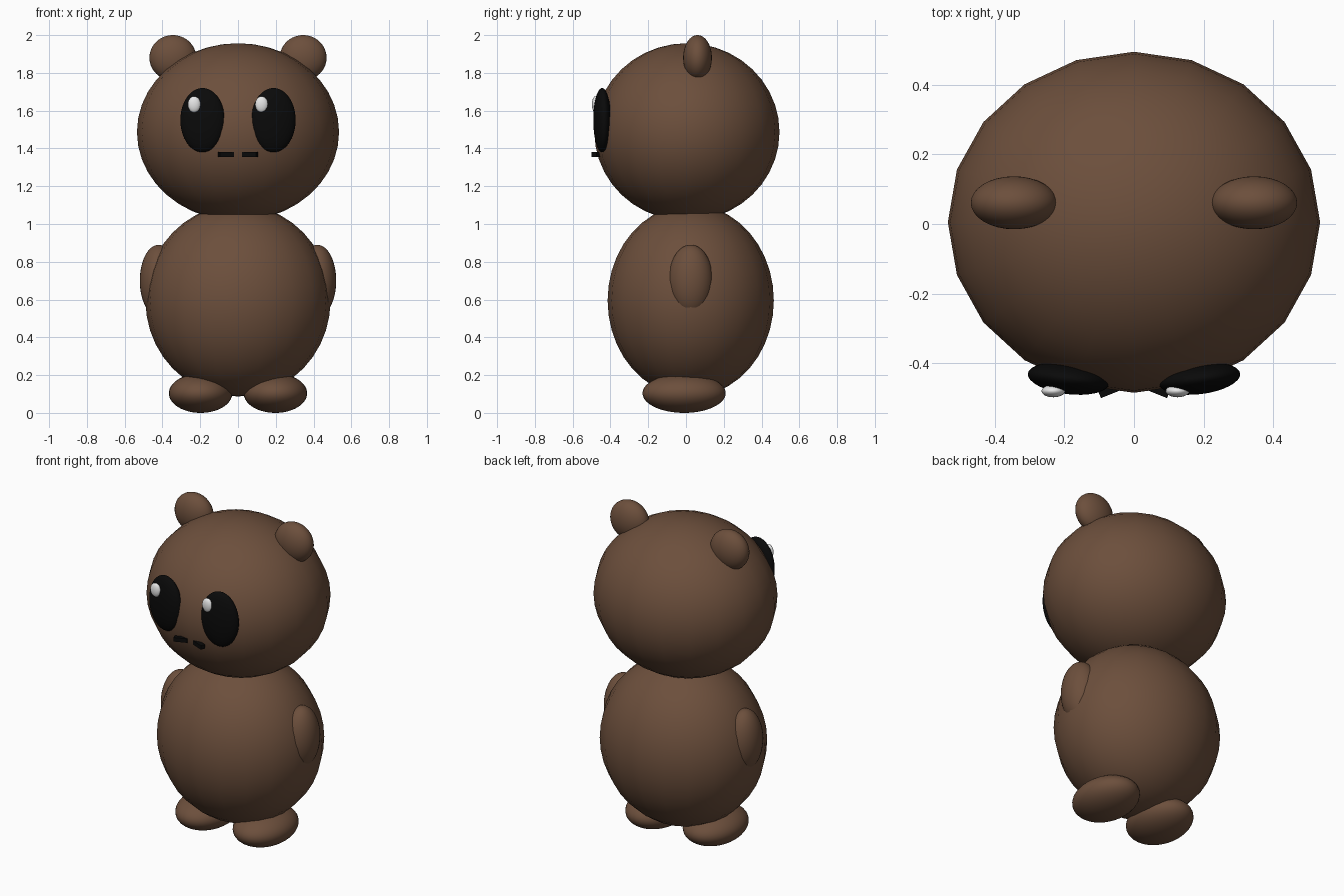
import bpy
import math

cube = bpy.data.objects.get("Cube")
if cube:
    bpy.data.objects.remove(cube, do_unlink=True)


def make_material(name, rgb, roughness=0.7):
    mat = bpy.data.materials.new(name)
    mat.use_nodes = True
    mat.diffuse_color = (*rgb, 1)
    shader = mat.node_tree.nodes["Principled BSDF"]
    shader.inputs["Base Color"].default_value = (*rgb, 1)
    shader.inputs["Roughness"].default_value = roughness
    return mat


BROWN = make_material("brown fur", (0.15, 0.078, 0.045))
BLACK = make_material("black", (0.003, 0.003, 0.003))
WHITE = make_material("white", (0.8, 0.8, 0.8))


def finish(name, mat):
    obj = bpy.context.object
    obj.name = obj.data.name = name
    obj.data.materials.append(mat)
    return obj


def ellipsoid(name, center, radii, mat, yaw=0, segments=20):
    """Smooth stretched sphere."""
    bpy.ops.mesh.primitive_uv_sphere_add(
        segments=segments, ring_count=segments, location=center,
        rotation=(0, 0, math.radians(yaw)))
    obj = finish(name, mat)
    obj.scale = radii
    bpy.ops.object.transform_apply(location=False, rotation=False, scale=True)
    bpy.ops.object.shade_smooth()
    return obj


# Head and body
ellipsoid("head", (0, 0.005, 1.487), (0.535, 0.49, 0.47), BROWN)
ellipsoid("body", (0, 0.025, 0.595), (0.49, 0.44, 0.508), BROWN)

# Paired parts: the left side is +x
for side, s in (("left", 1), ("right", -1)):
    ellipsoid(side + "_ear", (0.345 * s, 0.061, 1.88), (0.124, 0.076, 0.12), BROWN, segments=32)
    ellipsoid(side + "_arm", (0.42 * s, 0.025, 0.70), (0.10, 0.118, 0.19), BROWN, segments=32)
    ellipsoid(side + "_foot", (0.198 * s, -0.01, 0.104), (0.168, 0.22, 0.104), BROWN, segments=32)
    ellipsoid(side + "_eye", (0.188 * s, -0.444, 1.55), (0.118, 0.045, 0.17), BLACK,
              yaw=7 * s, segments=32)

    # Mouth stroke, angled into the face
    bpy.ops.mesh.primitive_cube_add(
        size=1, location=(0.063 * s, -0.4725, 1.368),
        rotation=(0, 0, math.radians(-22 * s)))
    stroke = finish(side + "_mouth_stroke", BLACK)
    stroke.scale = (0.08, 0.028, 0.025)

# Eye glints both sit toward the right
for side, x in (("left", 0.125), ("right", -0.232)):
    ellipsoid(side + "_eye_glint", (x, -0.48, 1.633), (0.034, 0.018, 0.043), WHITE)
